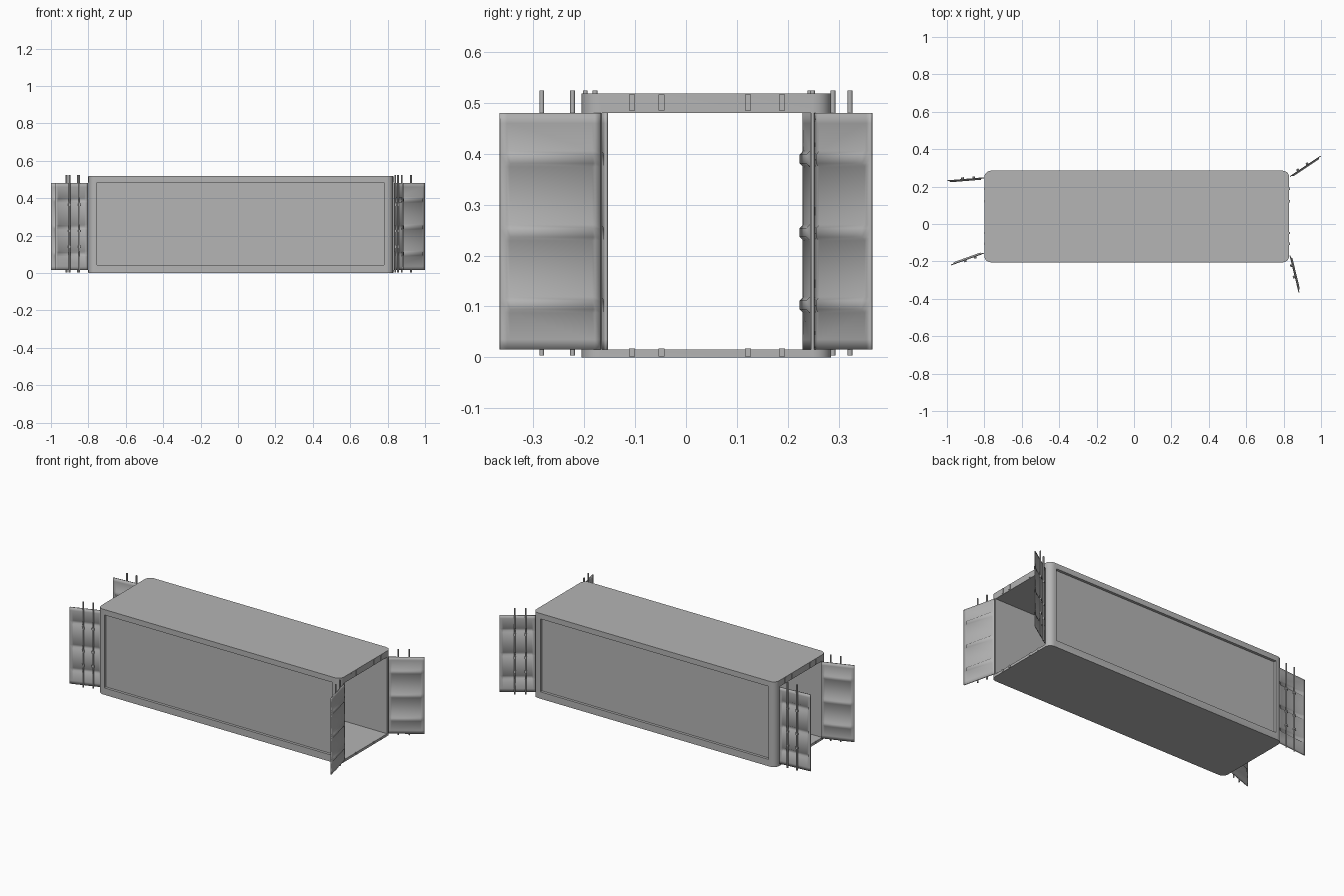
import bpy, bmesh, math
from mathutils import Vector

if "Cube" in bpy.data.objects:
    bpy.data.objects.remove(bpy.data.objects["Cube"])

# Mid grey paint for every part
grey = bpy.data.materials.new("grey_paint")
grey.diffuse_color = (0.46, 0.46, 0.46, 1)
grey.use_nodes = True
grey.node_tree.nodes["Principled BSDF"].inputs["Base Color"].default_value = grey.diffuse_color


def finish(name, bm):
    bmesh.ops.recalc_face_normals(bm, faces=bm.faces)
    me = bpy.data.meshes.new(name)
    bm.to_mesh(me)
    bm.free()
    me.materials.append(grey)
    ob = bpy.data.objects.new(name, me)
    bpy.context.collection.objects.link(ob)
    return ob


def box(name, lo, hi):
    bm = bmesh.new()
    bmesh.ops.create_cube(bm, size=1)
    for v in bm.verts:
        v.co = Vector([lo[i] + (v.co[i] + 0.5) * (hi[i] - lo[i]) for i in range(3)])
    return finish(name, bm)


def activate(ob):
    bpy.ops.object.select_all(action='DESELECT')
    ob.select_set(True)
    bpy.context.view_layer.objects.active = ob


def cut(ob, cutter):
    m = ob.modifiers.new("cut", 'BOOLEAN')
    m.operation, m.solver, m.object = 'DIFFERENCE', 'EXACT', cutter
    activate(ob)
    bpy.ops.object.modifier_apply(modifier=m.name)
    bpy.data.objects.remove(cutter)


# Container shell: rounded upright corners, open through both ends
X0, X1, Y0, Y1, H = -0.80, 0.83, -0.205, 0.285, 0.518
shell = box("container_shell", (X0, Y0, 0), (X1, Y1, H))
bm = bmesh.new()
bm.from_mesh(shell.data)
upright = [e for e in bm.edges if abs(e.verts[0].co.z - e.verts[1].co.z) > 0.1]
bmesh.ops.bevel(bm, geom=upright, offset=0.035, segments=5, profile=0.5, affect='EDGES')
bm.to_mesh(shell.data)
bm.free()
cut(shell, box("opening_cutter", (-1, -0.165, 0.015), (1, 0.246, 0.48)))
# Recessed long side panels
for ya, yb in ((-0.4, Y0 + 0.016), (Y1 - 0.016, 0.4)):
    cut(shell, box("panel_cutter", (-0.755, ya, 0.042), (0.78, yb, 0.485)))
activate(shell)
bpy.ops.object.shade_smooth_by_angle(angle=math.radians(30))

# Bar keepers on the end beams
for x in (X0, X1):
    for y in (-0.106, -0.048, 0.122, 0.189):
        for za, zb in ((0.485, 0.516), (0.002, 0.017)):
            box("bar_keeper", (x - 0.003, y - 0.006, za), (x + 0.003, y + 0.006, zb))

RIBS = (0.103, 0.245, 0.39)
Z0, Z1 = 0.015, 0.48


def door_panel(L, side):
    # Pressed sheet: shallow ribs bulge to the inside within a flat rim
    us = [0, 0.012, 0.018, L - 0.02, L - 0.014, L]
    rows = [(Z0, 0), (Z0 + 0.02, 0)]
    for r in RIBS:
        rows += [(r - 0.015, 0), (r - 0.008, 0.007), (r + 0.008, 0.007), (r + 0.015, 0)]
    rows += [(Z1 - 0.02, 0), (Z1, 0)]
    bm = bmesh.new()
    g = [[bm.verts.new((u, -side * d * (i in (2, 3)), z)) for z, d in rows]
         for i, u in enumerate(us)]
    for i in range(len(us) - 1):
        for j in range(len(rows) - 1):
            bm.faces.new((g[i][j], g[i + 1][j], g[i + 1][j + 1], g[i][j + 1]))
    ob = finish("door_panel", bm)
    m = ob.modifiers.new("thickness", 'SOLIDIFY')
    m.thickness, m.offset = 0.005, 0
    activate(ob)
    bpy.ops.object.modifier_apply(modifier=m.name)
    bpy.ops.object.shade_smooth()
    return ob


def door(hinge, tip, side):
    dx, dy = tip[0] - hinge[0], tip[1] - hinge[1]
    L = math.hypot(dx, dy)
    parts = [door_panel(L, side)]
    for f in (0.27, 0.575):
        # Upright locking bar
        bm = bmesh.new()
        bmesh.ops.create_cone(bm, cap_ends=True, segments=12, radius1=0.0048,
                              radius2=0.0048, depth=0.52)
        bmesh.ops.translate(bm, verts=bm.verts, vec=(f * L, side * 0.006, 0.264))
        bar = finish("locking_bar", bm)
        activate(bar)
        bpy.ops.object.shade_smooth_by_angle(angle=math.radians(35))
        parts.append(bar)
        # Bar brackets
        for z in (0.14, 0.225, 0.365):
            ya, yb = sorted((side * 0.002, side * 0.012))
            parts.append(box("bar_bracket", (f * L - 0.007, ya, z - 0.006),
                             (f * L + 0.007, yb, z + 0.006)))
    for p in parts:
        p.location = (hinge[0], hinge[1], 0)
        p.rotation_euler = (0, 0, math.atan2(dy, dx))


# Four doors swung open: hinge point, tip point, outer side
door((0.834, 0.254), (0.999, 0.364), 1)
door((0.834, -0.168), (0.882, -0.366), -1)
door((-0.803, 0.247), (-1.0, 0.231), -1)
door((-0.803, -0.156), (-0.978, -0.219), 1)
